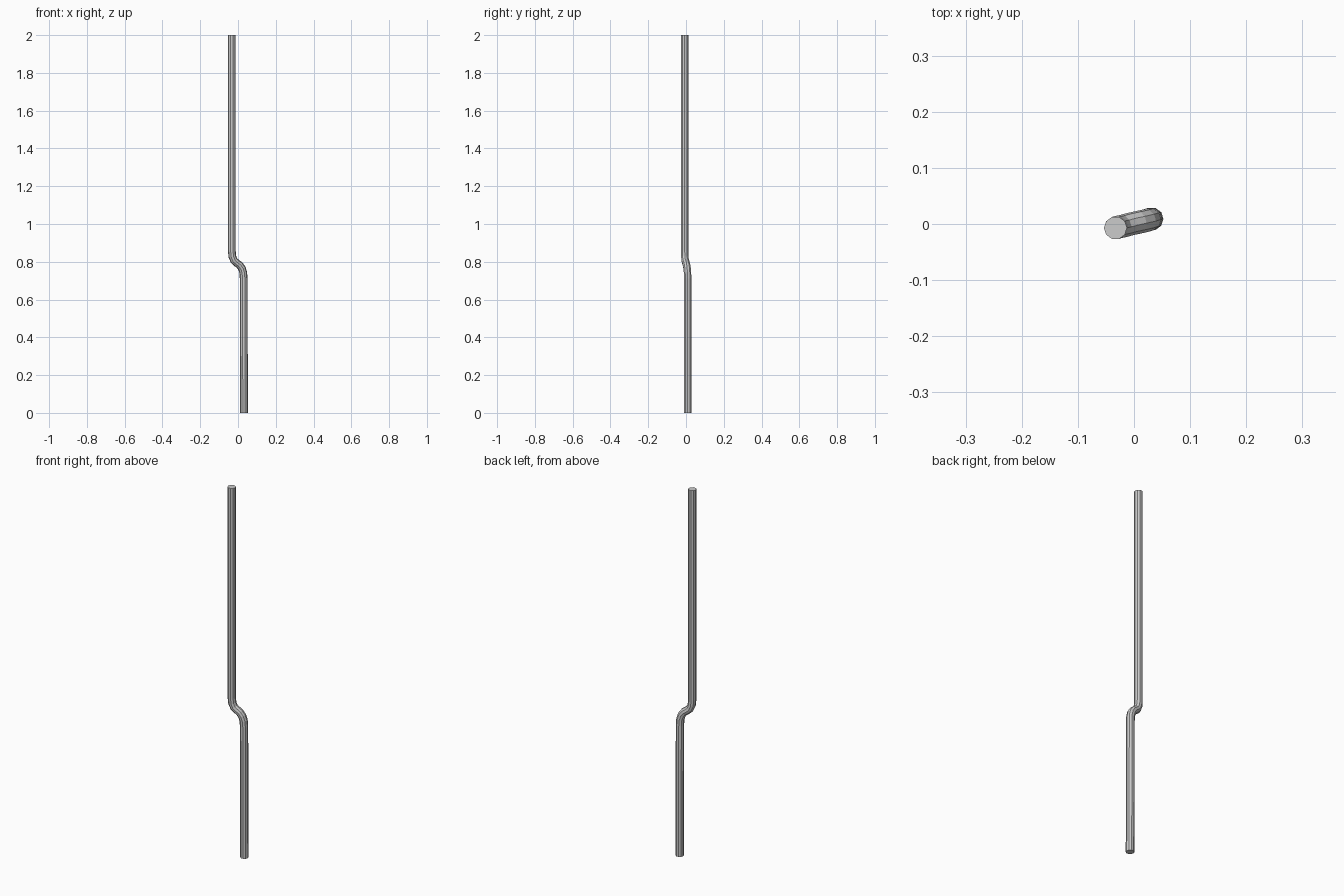
import bpy

if "Cube" in bpy.data.objects:
    bpy.data.objects.remove(bpy.data.objects["Cube"])

# Centre line of the bent rod, from top to bottom
path = [
    (-0.033, -0.007, 2.00), (-0.033, -0.007, 0.86), (-0.030, -0.006, 0.828),
    (-0.021, -0.004, 0.806), (-0.006, 0.000, 0.793), (0.008, 0.003, 0.783),
    (0.021, 0.006, 0.765), (0.028, 0.008, 0.742), (0.030, 0.009, 0.71),
    (0.032, 0.009, 0.00),
]

curve = bpy.data.curves.new("bent_rod", "CURVE")
curve.dimensions = "3D"
curve.bevel_depth = 0.0205
curve.bevel_resolution = 3      # ten-sided section
curve.use_fill_caps = True
spline = curve.splines.new("POLY")
spline.points.add(len(path) - 1)
for point, co in zip(spline.points, path):
    point.co = (*co, 1)
spline.use_smooth = False

rod = bpy.data.objects.new("bent_rod", curve)
bpy.context.collection.objects.link(rod)
bpy.context.view_layer.objects.active = rod
rod.select_set(True)
bpy.ops.object.convert(target="MESH")

# Keep the straight ends flush with the ground and the 2-unit height
for v in bpy.context.object.data.vertices:
    if v.co.z < 0.1:
        v.co.z = 0
    elif v.co.z > 1.9:
        v.co.z = 2
